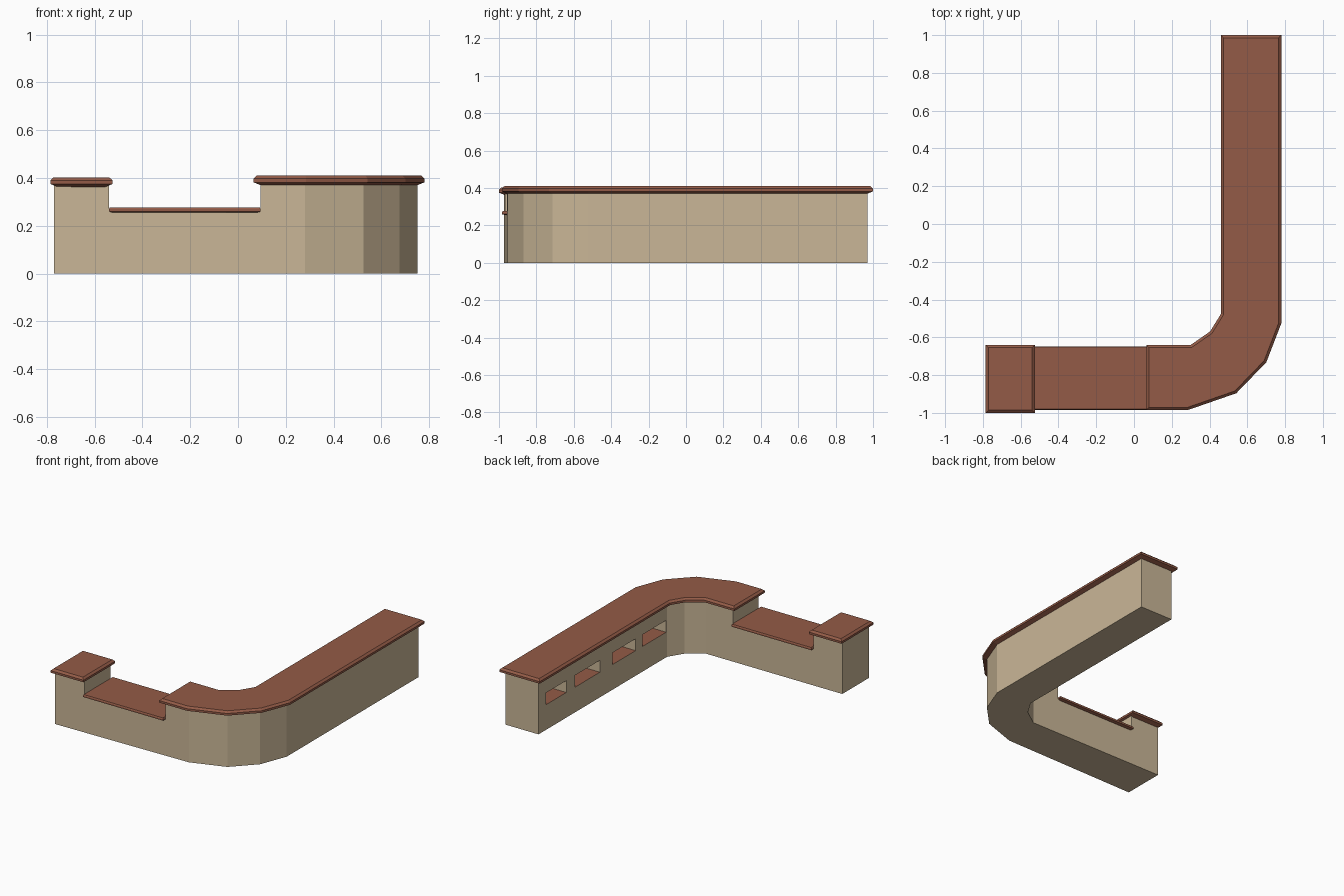
import bpy
import bmesh
from mathutils import Vector

cube = bpy.data.objects.get("Cube")
if cube:
    bpy.data.objects.remove(cube, do_unlink=True)


def material(name, colour):
    mat = bpy.data.materials.new(name)
    mat.use_nodes = True
    mat.diffuse_color = (*colour, 1)
    mat.node_tree.nodes["Principled BSDF"].inputs["Base Color"].default_value = (*colour, 1)
    return mat


BEIGE = material("beige plaster", (0.59, 0.47, 0.31))
BROWN = material("red brown wood", (0.295, 0.105, 0.063))


def offset(outline, d):
    """Grow a counter-clockwise outline outward by d with mitred corners."""
    pts = [Vector(p) for p in outline]
    grown = []
    for i, p in enumerate(pts):
        a = (p - pts[i - 1]).normalized()
        b = (pts[(i + 1) % len(pts)] - p).normalized()
        n1, n2 = Vector((a.y, -a.x)), Vector((b.y, -b.x))
        grown.append(p + (n1 + n2) * d / (1 + n1.dot(n2)))
    return grown


def loft(name, outline, profile, *mats):
    """Stack copies of the outline at (offset, height) steps and skin them."""
    bm = bmesh.new()
    rings = [[bm.verts.new((p.x, p.y, z)) for p in offset(outline, d)] for d, z in profile]
    n = len(outline)
    for low, high in zip(rings, rings[1:]):
        for i in range(n):
            j = (i + 1) % n
            bm.faces.new((low[i], low[j], high[j], high[i]))
    bm.faces.new(rings[0][::-1])
    bm.faces.new(rings[-1])
    mesh = bpy.data.meshes.new(name)
    bm.to_mesh(mesh)
    bm.free()
    obj = bpy.data.objects.new(name, mesh)
    bpy.context.collection.objects.link(obj)
    for m in mats:
        mesh.materials.append(m)
    return obj


def rect(x0, x1, y0, y1):
    return [(x0, y0), (x1, y0), (x1, y1), (x0, y1)]


def carve(target, outline, z0, z1):
    """Cut a prism out of the target and discard the cutter."""
    cutter = loft("cutter", outline, [(0, z0), (0, z1)], BEIGE)
    cutter.hide_render = True
    mod = target.modifiers.new("cut", "BOOLEAN")
    mod.operation, mod.solver, mod.object = "DIFFERENCE", "EXACT", cutter
    graph = bpy.context.evaluated_depsgraph_get()
    mesh = bpy.data.meshes.new_from_object(target.evaluated_get(graph))
    target.modifiers.clear()
    target.data = mesh
    bpy.data.objects.remove(cutter, do_unlink=True)


# Plan of the bent wall: outer bend, back end, inner bend
GAP_L, GAP_R = -0.54, 0.095
bend = [(0.28, -0.955), (0.525, -0.87), (0.675, -0.715), (0.75, -0.52),
        (0.75, 0.97), (0.49, 0.97), (0.49, -0.485), (0.425, -0.59), (0.31, -0.67)]

# Counter wall with the lowered stretch and the shelf niches cut out
wall = loft("counter_wall", [(-0.77, -0.972)] + bend + [(-0.77, -0.67)],
            [(0, 0), (0, 0.375)], BEIGE, BROWN)
carve(wall, rect(GAP_L, GAP_R, -1.2, -0.5), 0.26, 0.6)
for y0, y1 in [(0.655, 0.885), (0.275, 0.555), (-0.13, 0.13), (-0.475, -0.21)]:
    carve(wall, rect(0.4, 0.69, y0, y1), 0.18, 0.265)

# Niche floors are wood
for f in wall.data.polygons:
    f.material_index = int(f.normal.z > 0.9 and f.center.z < 0.22)

# Moulded tops
def moulding(z):
    return [(0, z), (0.03, z + 0.012), (0.03, z + 0.027), (0.016, z + 0.04)]


loft("main_counter_top", [(GAP_R, -0.955)] + bend + [(GAP_R, -0.67)], moulding(0.37), BROWN)
loft("post_top", rect(-0.755, -0.555, -0.97, -0.67), moulding(0.363), BROWN)

# Thin top of the lowered stretch
loft("low_counter_top", rect(GAP_L + 0.016, GAP_R - 0.016, -0.968, -0.664),
     [(0, 0.255), (0.016, 0.26), (0.016, 0.27), (0.012, 0.277)], BROWN)
